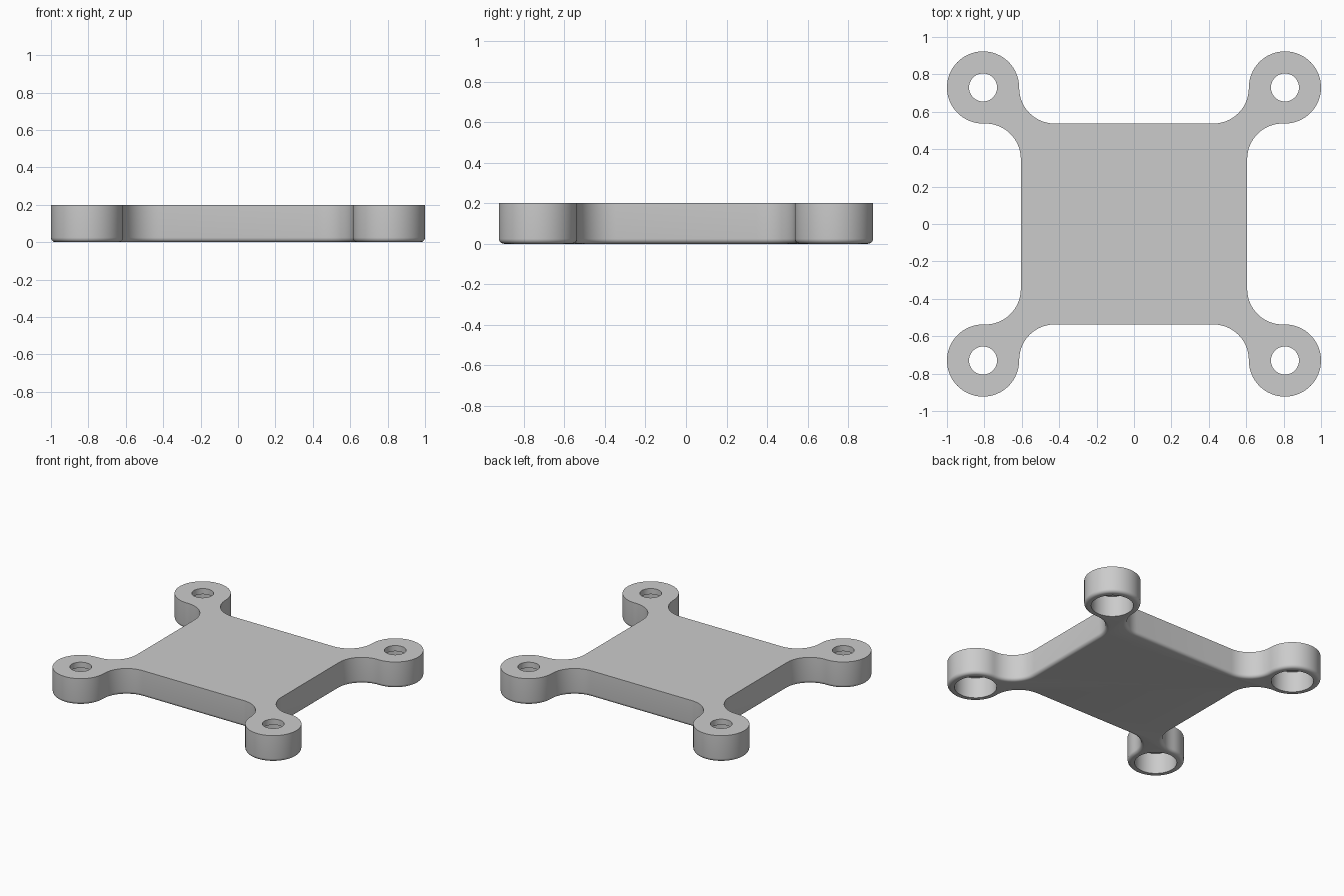
import bpy, bmesh
from math import sin, cos, pi, atan2, sqrt

if "Cube" in bpy.data.objects:
    bpy.data.objects.remove(bpy.data.objects["Cube"])

BX, BY = 0.605, 0.537        # half size of the central plate
LX, LY, LR = 0.807, 0.73, 0.193  # lug centre and radius
FR = 0.19                    # fillet between plate and lug
H, EDGE = 0.2, 0.025         # height, bottom edge rounding


def arc(cx, cy, r, a0, a1, n):
    return [(cx + r * cos(a0 + (a1 - a0) * i / n),
             cy + r * sin(a0 + (a1 - a0) * i / n)) for i in range(n + 1)]


def outline(inset):
    """Plate outline, anticlockwise, moved inward by inset."""
    reach = FR + LR
    c1 = (BX + FR, LY - sqrt(reach**2 - (LX - BX - FR)**2))
    c2 = (LX - sqrt(reach**2 - (LY - BY - FR)**2), BY + FR)
    a1 = atan2(LY - c1[1], LX - c1[0])
    a2 = atan2(LY - c2[1], LX - c2[0])
    quad = arc(*c1, FR + inset, pi, a1, 14)
    quad += arc(LX, LY, LR - inset, a1 - pi, a2 + pi, 48)[1:-1]
    quad += arc(*c2, FR + inset, a2, -pi / 2, 14)
    flip = quad[::-1]
    return (quad + [(-x, y) for x, y in flip]
            + [(-x, -y) for x, y in quad] + [(x, -y) for x, y in flip])


def loft(bm, rings):
    """Skin closed rings listed from bottom to top and cap both ends."""
    loops = [[bm.verts.new(p) for p in ring] for ring in rings]
    n = len(loops[0])
    for a, b in zip(loops, loops[1:]):
        for i in range(n):
            j = (i + 1) % n
            bm.faces.new((a[i], a[j], b[j], b[i]))
    bm.faces.new(loops[0][::-1])
    bm.faces.new(loops[-1])


def make(name, bm):
    bmesh.ops.recalc_face_normals(bm, faces=bm.faces)
    me = bpy.data.meshes.new(name)
    bm.to_mesh(me)
    bm.free()
    ob = bpy.data.objects.new(name, me)
    bpy.context.collection.objects.link(ob)
    return ob


# Plate with four lugs and a rounded bottom edge
bm = bmesh.new()
steps = [(EDGE * (1 - sin(t * pi / 10)), EDGE * (1 - cos(t * pi / 10))) for t in range(6)]
rings = [[(x, y, z) for x, y in outline(o)] for o, z in steps]
rings.append([(x, y, H) for x, y in outline(0)])
loft(bm, rings)
plate = make("mounting_plate", bm)

# Stepped holes: narrow through the top, wide bore from below
bm = bmesh.new()
profile = [(0.145, -0.05), (0.145, 0.157), (0.075, 0.157), (0.075, H + 0.05)]
for sx in (-1, 1):
    for sy in (-1, 1):
        loft(bm, [[(x, y, z) for x, y in arc(sx * LX, sy * LY, r, 0, 2 * pi, 48)[:-1]]
                  for r, z in profile])
cutter = make("hole_cutter", bm)
cutter.hide_render = True

mod = plate.modifiers.new("holes", 'BOOLEAN')
mod.operation = 'DIFFERENCE'
mod.solver = 'EXACT'
mod.object = cutter
bpy.context.view_layer.objects.active = plate
plate.select_set(True)
bpy.ops.object.modifier_apply(modifier=mod.name)
bpy.data.objects.remove(cutter)

bpy.ops.object.shade_smooth_by_angle(angle=pi / 6)
